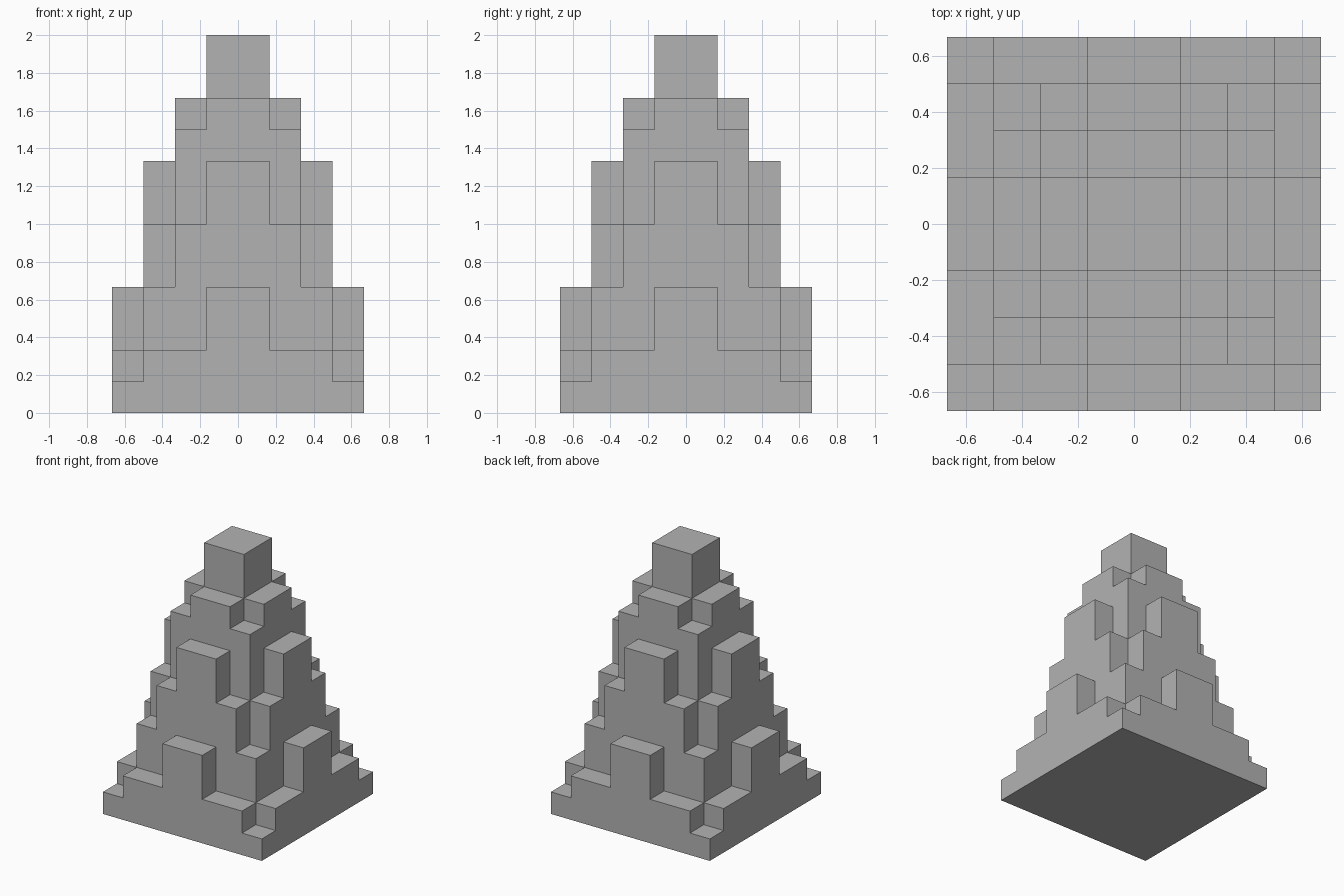
import bpy
import bmesh
import math

cube = bpy.data.objects.get("Cube")
if cube:
    bpy.data.objects.remove(cube, do_unlink=True)

UNIT = 1 / 6   # edge of one building block
HALF = 4       # half the base width in blocks

# Heights of one quarter, in blocks, from the centre outward
QUARTER = [
    [12, 10, 8, 4],
    [10, 9, 6, 2],
    [8, 6, 4, 2],
    [4, 2, 2, 1],
]


def height(i, j):
    """Height of column i, j; the quarter is mirrored on both axes."""
    a = i if i >= 0 else -i - 1
    b = j if j >= 0 else -j - 1
    return QUARTER[a][b] if max(a, b) < HALF else 0


def filled(i, j, k):
    return 0 <= k < height(i, j)


def block_face(bm, cell, axis, side):
    """Add the square on one side of a block."""
    u, v = [n for n in range(3) if n != axis]
    corners = []
    for du, dv in ((0, 0), (1, 0), (1, 1), (0, 1)):
        p = list(cell)
        p[axis] += side
        p[u] += du
        p[v] += dv
        corners.append(bm.verts.new([c * UNIT for c in p]))
    bm.faces.new(corners)


# Stone material
stone = bpy.data.materials.new("stone grey")
stone.use_nodes = True
grey = (0.45, 0.45, 0.45, 1)
stone.diffuse_color = grey
stone.node_tree.nodes["Principled BSDF"].inputs["Base Color"].default_value = grey

# Stepped pyramid: only the outer skin of the stacked blocks
bm = bmesh.new()
for i in range(-HALF, HALF):
    for j in range(-HALF, HALF):
        for k in range(height(i, j)):
            for axis in range(3):
                for side in (0, 1):
                    near = [i, j, k]
                    near[axis] += 2 * side - 1
                    if not filled(*near):
                        block_face(bm, (i, j, k), axis, side)

# Weld the skin and merge coplanar squares into clean flat faces
bmesh.ops.remove_doubles(bm, verts=bm.verts[:], dist=0.001)
bmesh.ops.recalc_face_normals(bm, faces=bm.faces[:])
bmesh.ops.dissolve_limit(bm, angle_limit=math.radians(1),
                         verts=bm.verts[:], edges=bm.edges[:])

mesh = bpy.data.meshes.new("stepped_pyramid")
bm.to_mesh(mesh)
bm.free()
mesh.materials.append(stone)
pyramid = bpy.data.objects.new("stepped_pyramid", mesh)
bpy.context.collection.objects.link(pyramid)
